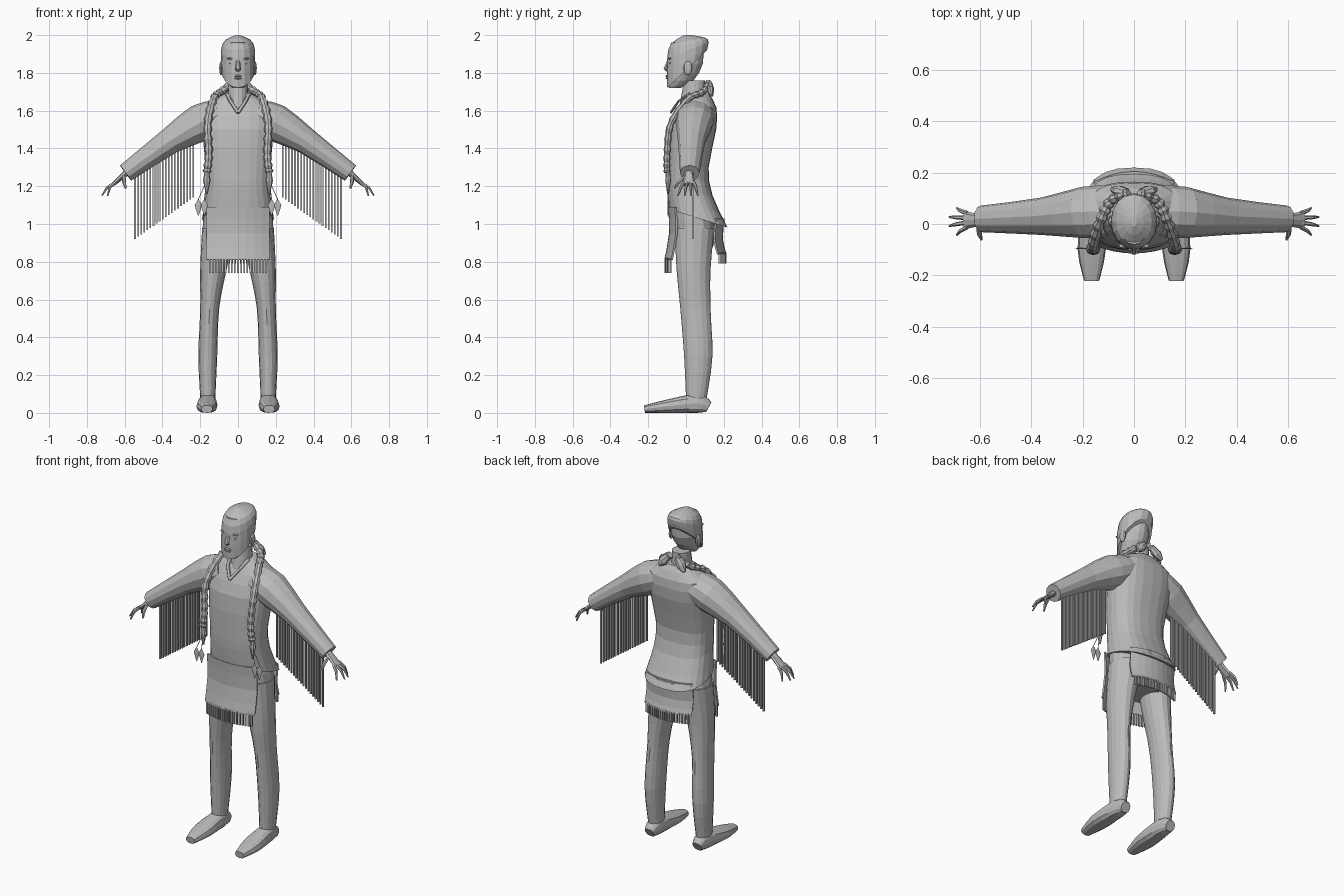
import bpy, bmesh, math
from mathutils import Vector

default_cube = bpy.data.objects.get("Cube")
if default_cube:
    bpy.data.objects.remove(default_cube, do_unlink=True)

grey = bpy.data.materials.new("plain_grey")
grey.use_nodes = True
colour = (.5, .5, .5, 1)
grey.diffuse_color = colour
grey.node_tree.nodes["Principled BSDF"].inputs["Base Color"].default_value = colour

ACROSS, DEEP, UP = Vector((1, 0, 0)), Vector((0, 1, 0)), Vector((0, 0, 1))


def finish(name, bm, paired=False):
    """Make one central object, or a left and a mirrored right one."""
    made = []
    sides = {"left_": 1, "right_": -1} if paired else {"": 1}
    for prefix, sign in sides.items():
        half = bm.copy()
        for vert in half.verts:
            vert.co.x *= sign
        bmesh.ops.recalc_face_normals(half, faces=half.faces)
        mesh = bpy.data.meshes.new(prefix + name)
        half.to_mesh(mesh)
        half.free()
        mesh.materials.append(grey)
        made.append(bpy.data.objects.new(prefix + name, mesh))
        bpy.context.collection.objects.link(made[-1])
    bm.free()
    return made


def spline(keys, steps):
    """Smoothly fill in the rows between key rows of numbers."""
    rows = []
    last = len(keys) - 1
    for i in range(last):
        before, start = keys[max(i - 1, 0)], keys[i]
        end, after = keys[i + 1], keys[min(i + 2, last)]
        for step in range(steps):
            t = step / steps
            row = []
            for a, b, c, d in zip(before, start, end, after):
                slope_in, slope_out = (c - a) / 2, (d - b) / 2
                bend = 3 * (c - b) - 2 * slope_in - slope_out
                twist = 2 * (b - c) + slope_in + slope_out
                row.append(b + t * (slope_in + t * (bend + t * twist)))
            rows.append(row)
    return rows + [list(keys[last])]


def oval(sides, power):
    for i in range(sides):
        angle = math.tau * i / sides
        c, s = math.cos(angle), math.sin(angle)
        yield math.copysign(abs(c) ** power, c), math.copysign(abs(s) ** power, s)


def skin(name, rings, paired):
    """Bridge rings of points into a closed surface."""
    bm = bmesh.new()
    rows = [[bm.verts.new(point) for point in ring] for ring in rings]
    for low, high in zip(rows, rows[1:]):
        for i in range(len(low)):
            bm.faces.new((low[i - 1], low[i], high[i], high[i - 1]))
    bm.faces.new(rows[0])
    bm.faces.new(rows[-1])
    return finish(name, bm, paired)


def stack(name, keys, sides=16, steps=2, power=1, tilt=lambda z: 0, paired=False):
    """Level ovals given as (z, half width, front y, back y, centre x)."""
    rings = []
    for z, half, front, back, centre in spline(keys, steps):
        middle, depth = (front + back) / 2, (back - front) / 2
        rings.append([(centre + half * c, middle + depth * s, z + tilt(z) * s)
                      for c, s in oval(sides, power)])
    return skin(name, rings, paired)


def tube(name, path, along, sides=8, power=1, paired=False):
    """Path rows of (x, y, z, radius in the along direction, other radius)."""
    points = [Vector(row[:3]) for row in path]
    rings = []
    for i, (point, row) in enumerate(zip(points, path)):
        heading = points[min(i + 1, len(points) - 1)] - points[max(i - 1, 0)]
        v = heading.cross(along).normalized()
        u = v.cross(heading).normalized()
        rings.append([point + u * row[3] * c + v * row[4] * s
                      for c, s in oval(sides, power)])
    return skin(name, rings, paired)


def blob(name, centre, radii, paired=False):
    bm = bmesh.new()
    bmesh.ops.create_uvsphere(bm, u_segments=10, v_segments=6, radius=1)
    bmesh.ops.scale(bm, vec=radii, verts=bm.verts)
    bmesh.ops.translate(bm, vec=centre, verts=bm.verts)
    finish(name, bm, paired)


def fringe(name, strands, paired=False):
    """Thin hanging strips given as (x, y, top, bottom)."""
    bm = bmesh.new()
    for x, y, top, bottom in strands:
        strip = bmesh.ops.create_cube(bm, size=1)["verts"]
        bmesh.ops.scale(bm, vec=(.009, .009, top - bottom), verts=strip)
        bmesh.ops.translate(bm, vec=(x, y, (top + bottom) / 2), verts=strip)
    finish(name, bm, paired)


def flap(name, half, rows, bow, drop):
    """Bowed cloth panel, rows of (z, y), with a fringe below its last row."""
    bm = bmesh.new()
    spots = [half * i / 4 for i in range(-4, 5)]
    grid = [[bm.verts.new((x, y + bow * x * x, z)) for x in spots]
            for z, y in spline(rows, 2)]
    for upper, lower in zip(grid, grid[1:]):
        for i in range(len(spots) - 1):
            bm.faces.new((upper[i], upper[i + 1], lower[i + 1], lower[i]))
    for panel in finish(name, bm):
        thickness = panel.modifiers.new("thickness", "SOLIDIFY")
        thickness.thickness = .01
        thickness.offset = 0
    z, y = rows[-1]
    places = [half * i / 10 for i in range(-9, 10)]
    fringe(name + "_fringe", [(x, y + bow * x * x, z + .01, z - drop) for x in places])


# Head, hair and neck
stack("head", [(1.72, .03, -.09, -.03, 0), (1.76, .06, -.1, .04, 0),
               (1.85, .08, -.1, .09, 0), (1.96, .06, -.08, .09, 0)])
stack("hair", [(1.82, .09, -.1, .11, 0), (1.92, .09, -.1, .12, 0),
               (1.97, .07, -.08, .1, 0), (2, .01, -.01, .03, 0)],
      tilt=lambda z: .55 * (2 - z))
stack("neck", [(1.6, .06, -.04, .11, 0), (1.76, .05, -.01, .1, 0)])

# Face details
tube("nose", [(0, -.09, 1.87, .01, .01), (0, -.11, 1.82, .015, .01),
              (0, -.1, 1.81, .01, .005)], ACROSS, sides=6)
for lip, height in (("upper", 1.783), ("lower", 1.772)):
    blob(lip + "_lip", (0, -.1, height), (.022, .008, .006))
blob("eye", (.034, -.084, 1.853), (.016, .007, .007), paired=True)
blob("eyebrow", (.036, -.085, 1.876), (.024, .01, .005), paired=True)
blob("ear", (.09, .01, 1.825), (.01, .024, .037), paired=True)

# Shirt, with a hem that drops at the back, and its neckline
stack("shirt", [(1.03, .19, -.09, .22, 0), (1.17, .17, -.1, .14, 0),
                (1.3, .17, -.1, .12, 0), (1.5, .19, -.09, .16, 0),
                (1.62, .18, -.04, .16, 0), (1.69, .07, 0, .12, 0)],
      sides=24, power=.8, tilt=lambda z: -.22 * max(0, 1.25 - z))
tube("collar", [(.06, .02, 1.69, .01, .006), (.04, -.04, 1.65, .01, .006),
                (0, -.08, 1.59, .01, .006)], ACROSS, paired=True)

# Hips and the two fringed flaps
stack("hips", [(.85, .15, -.05, .13, 0), (.95, .19, -.06, .16, 0),
               (1.1, .17, -.07, .13, 0)], power=.85)
flap("front_flap", .165, [(1.09, -.09), (.95, -.085), (.81, -.11)], 1.3, .07)
flap("back_flap", .155, [(1.03, .2), (.92, .19), (.84, .21)], -1.7, .05)

# Trouser legs and shoes
stack("leg", [(.08, .04, 0, .11, .16), (.3, .05, -.01, .14, .16),
              (.55, .05, -.03, .13, .15), (.76, .07, -.05, .13, .13),
              (.98, .09, -.06, .15, .1)], steps=3, paired=True)
shoe = [(.16, .12, .03, .03, .03), (.16, .06, .05, .045, .05),
        (.165, -.1, .035, .055, .035), (.165, -.22, .02, .03, .02)]
tube("shoe", spline(shoe, 3), ACROSS, sides=12, power=.8, paired=True)

# Sleeves and the fringe hanging beneath them
sleeve = [(.1, .05, 1.58, .1, .08), (.2, .045, 1.535, .1, .1),
          (.36, .03, 1.44, .073, .07), (.595, .02, 1.27, .052, .05)]
tube("sleeve", spline(sleeve, 2), DEEP, sides=12, paired=True)
hang = []
for i in range(20):
    reach = i * .0162
    hang.append((.237 + reach, .035, 1.45 - .58 * reach, 1.14 - .71 * reach))
fringe("sleeve_fringe", hang, paired=True)

# Hands with spread fingers
tube("palm", [(.57, .015, 1.29, .025, .02), (.61, .015, 1.255, .025, .015),
              (.66, .015, 1.21, .035, .01)], DEEP, paired=True)
for i, finger in enumerate(("index", "middle", "ring", "little")):
    spread = i - 1.5
    knuckle = Vector((.65, .015 + .018 * spread, 1.22))
    tip = Vector((.724 - .015 * spread ** 2, .01 + .035 * spread, 1.15))
    bend = (knuckle + tip) / 2 + (ACROSS + UP) * .008
    tube(finger + "_finger", [(*knuckle, .009, .009), (*bend, .008, .008),
                              (*tip, .004, .004)], DEEP, sides=6, paired=True)
tube("thumb", [(.605, 0, 1.255, .01, .01), (.603, -.04, 1.22, .01, .01),
               (.595, -.06, 1.19, .005, .005)], ACROSS, sides=6, paired=True)

# Braids over the shoulders, swelling and pinching along their length
braid = spline([(.02, .12, 1.75), (.09, .09, 1.7), (.13, .01, 1.66),
                (.16, -.08, 1.53), (.155, -.1, 1.37), (.165, -.1, 1.27)], 6)
plaits = [(*point, *([.024, .02] if i % 2 else [.017, .015]))
          for i, point in enumerate(braid)]
tube("braid", plaits, ACROSS, paired=True)
tube("hair_tie", [(.03, .12, 1.74, .02, .02), (.06, .13, 1.71, .03, .02),
                  (.085, .135, 1.68, .01, .01)], ACROSS, paired=True)

# Braid ornaments: wrap, cords and feathers
knot = Vector((.165, -.095, 1.23))
tube("braid_wrap", [(*(knot + UP * .06), .01, .01), (*knot, .02, .015),
                    (*(knot - UP * .07), .005, .005)], ACROSS, paired=True)
for place, x in (("outer", .21), ("inner", .178)):
    top = Vector((x, knot.y, 1.13))
    tube(place + "_cord", [(*knot, .002, .002), (*top, .002, .002)],
         ACROSS, sides=5, paired=True)
    tube(place + "_feather", [(*top, .002, .002), (*(top - UP * .03), .02, .003),
                              (*(top - UP * .085), .002, .002)],
         ACROSS, sides=6, paired=True)
